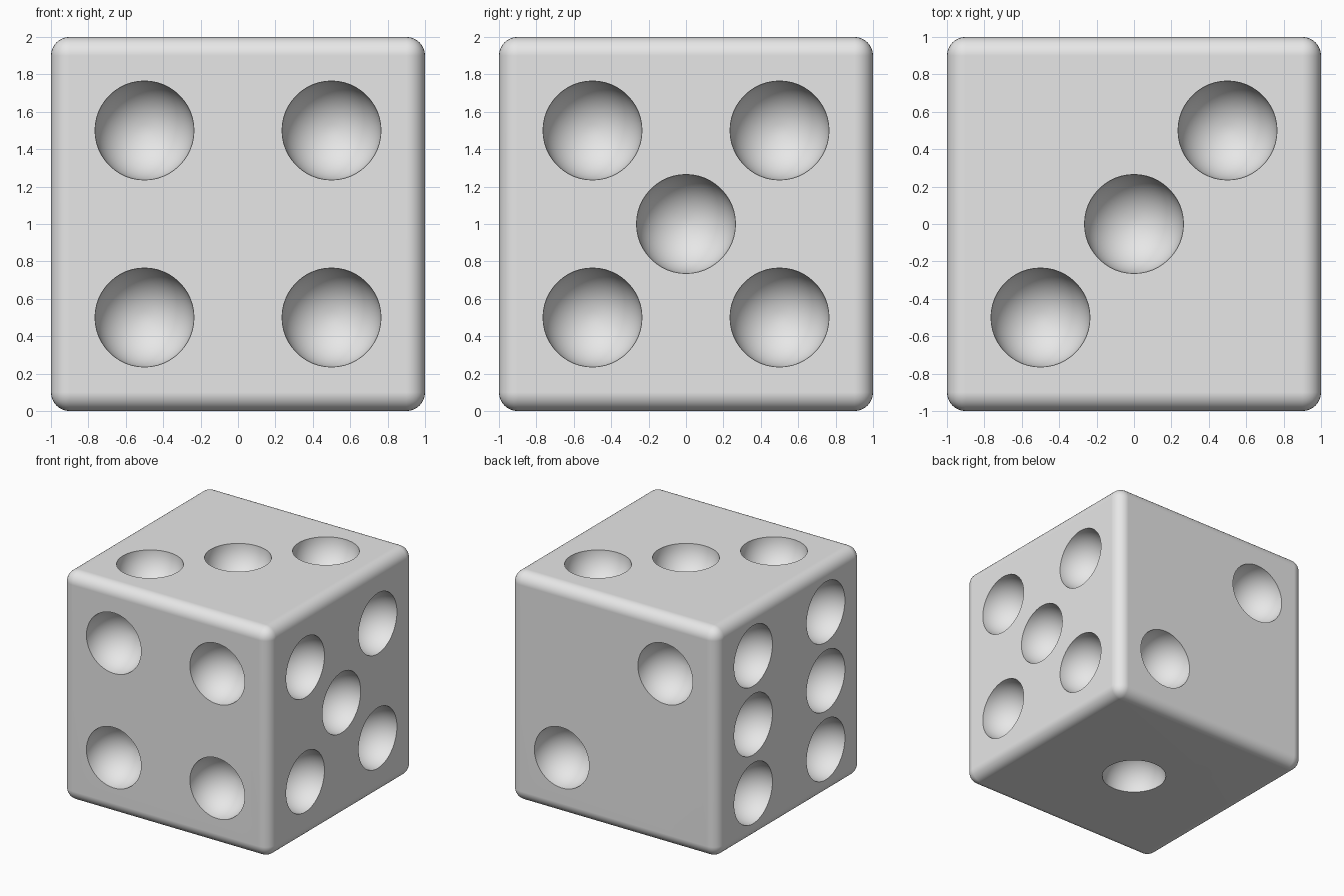
import bpy
import math
from mathutils import Vector

default = bpy.data.objects.get("Cube")
if default:
    bpy.data.objects.remove(default, do_unlink=True)

EDGE = 0.1      # rounding of the cube edges
PIP = 0.265     # pip radius
S = 0.5         # pip offset from the face centre
T = 0.6         # wider spacing used for the columns of three

# One plain grey for the whole die
grey = bpy.data.materials.new("light_grey")
grey.use_nodes = True
colour = (0.8, 0.8, 0.8, 1)
grey.diffuse_color = colour
grey.node_tree.nodes["Principled BSDF"].inputs["Base Color"].default_value = colour


def apply(obj, modifier):
    bpy.context.view_layer.objects.active = obj
    bpy.ops.object.modifier_apply(modifier=modifier.name)


# Rounded cube body
bpy.ops.mesh.primitive_cube_add(size=2, location=(0, 0, 1))
die = bpy.context.object
die.name = "die_body"
die.data.materials.append(grey)
bevel = die.modifiers.new("rounded_edges", 'BEVEL')
bevel.width = EDGE
bevel.segments = 8
apply(die, bevel)

# Pip layouts: face normal -> pip centres relative to the cube centre
corners = [(a, b) for a in (-S, S) for b in (-S, S)]
pips = {
    (0, -1, 0): [(a, -1, b) for a, b in corners],
    (1, 0, 0): [(1, a, b) for a, b in corners + [(0, 0)]],
    (0, 0, 1): [(a, a, 1) for a in (-S, 0, S)],
    (0, 1, 0): [(-a, 1, a) for a in (-S, S)],
    (-1, 0, 0): [(-1, a, b) for a in (-S, S) for b in (-T, 0, T)],
    (0, 0, -1): [(0, 0, -1)],
}

# Spherical cutters with their poles along the face normals
cutters = []
for normal, centres in pips.items():
    turn = Vector(normal).to_track_quat('Z', 'Y').to_euler()
    for centre in centres:
        bpy.ops.mesh.primitive_uv_sphere_add(
            segments=48, ring_count=25, radius=PIP,
            location=Vector(centre) + Vector((0, 0, 1)), rotation=turn)
        cutter = bpy.context.object
        cutter.name = "pip_cutter"
        cutter.hide_render = True
        cutter.data.materials.append(grey)
        cutters.append(cutter)

bpy.ops.object.select_all(action='DESELECT')
for cutter in cutters:
    cutter.select_set(True)
bpy.context.view_layer.objects.active = cutters[0]
bpy.ops.object.join()
cutter = bpy.context.object

# Carve the pips
carve = die.modifiers.new("pips", 'BOOLEAN')
carve.operation = 'DIFFERENCE'
carve.solver = 'EXACT'
carve.object = cutter
apply(die, carve)
bpy.data.objects.remove(cutter, do_unlink=True)

# Smooth shading with crisp pip rims and flat faces
bpy.ops.object.select_all(action='DESELECT')
die.select_set(True)
bpy.context.view_layer.objects.active = die
bpy.ops.object.shade_smooth_by_angle(angle=math.radians(35))
weighted = die.modifiers.new("flat_faces", 'WEIGHTED_NORMAL')
weighted.keep_sharp = True
